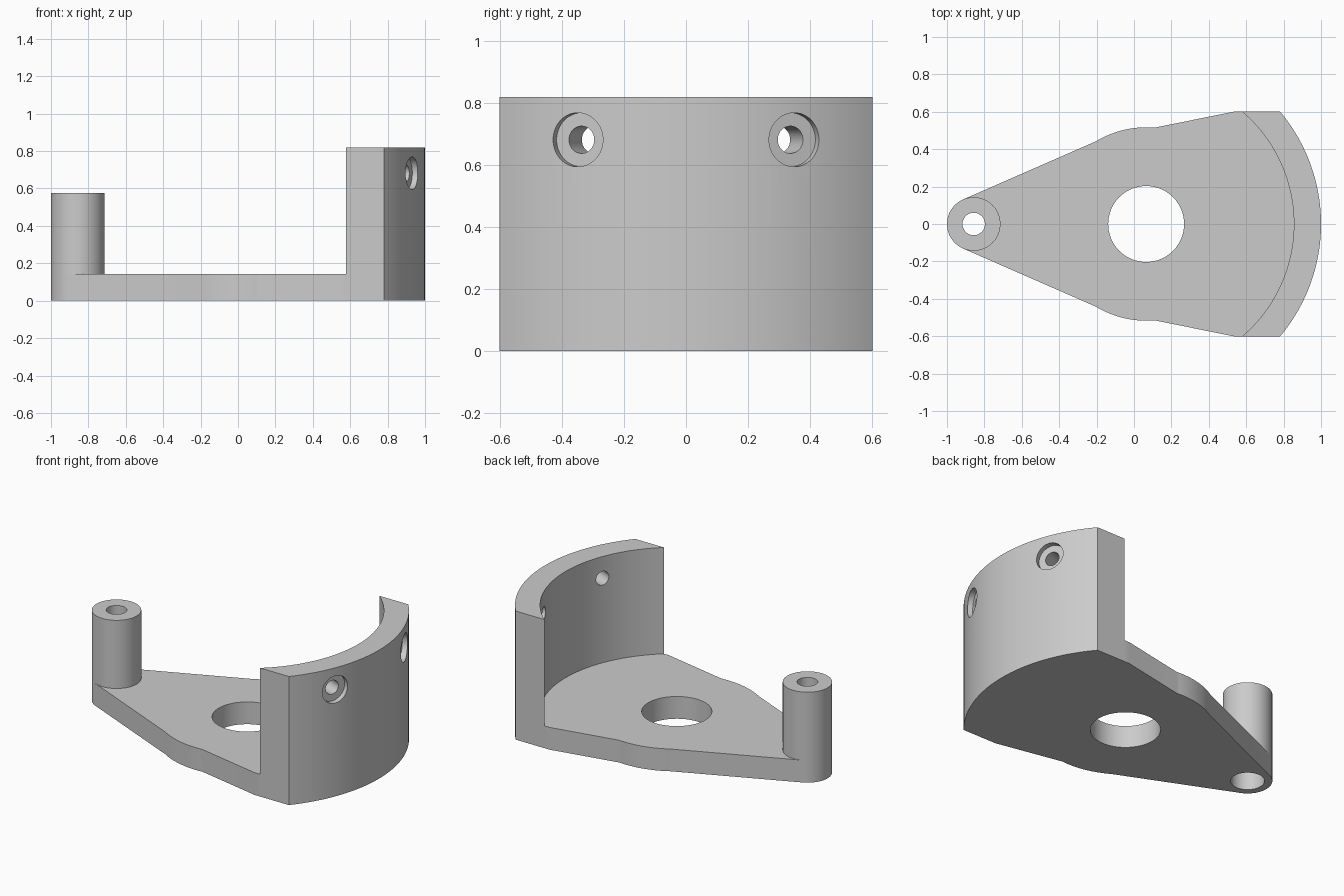
import bpy, bmesh
from math import sin, cos, asin, atan2, acos, radians, pi, hypot
from mathutils import Matrix, Vector

if "Cube" in bpy.data.objects:
    bpy.data.objects.remove(bpy.data.objects["Cube"], do_unlink=True)

CX = 0.065                       # centre of the arcs and the large hole
R_OUT, R_IN, HALF = 0.935, 0.79, 0.602
POST_X, POST_R = -0.857, 0.143
PLATE_H, WALL_H, POST_H = 0.142, 0.82, 0.577

grey = bpy.data.materials.new("plain_grey")
grey.use_nodes = True
grey.diffuse_color = (0.6, 0.6, 0.6, 1)
grey.node_tree.nodes["Principled BSDF"].inputs["Base Color"].default_value = (0.6, 0.6, 0.6, 1)


def make_object(name, bm):
    bmesh.ops.recalc_face_normals(bm, faces=bm.faces)
    mesh = bpy.data.meshes.new(name)
    bm.to_mesh(mesh)
    bm.free()
    mesh.materials.append(grey)
    ob = bpy.data.objects.new(name, mesh)
    bpy.context.collection.objects.link(ob)
    return ob


def arc(radius, start, end, steps):
    return [(CX + radius * cos(start + (end - start) * i / steps),
             radius * sin(start + (end - start) * i / steps)) for i in range(steps + 1)]


def prism(name, outline, height):
    bm = bmesh.new()
    face = bm.faces.new([bm.verts.new((x, y, 0)) for x, y in outline])
    top = bmesh.ops.extrude_face_region(bm, geom=[face])["geom"]
    bmesh.ops.translate(bm, vec=(0, 0, height),
                        verts=[v for v in top if isinstance(v, bmesh.types.BMVert)])
    return make_object(name, bm)


def cylinder(name, radius, start, end, sides=64):
    start, end = Vector(start), Vector(end)
    axis = end - start
    bm = bmesh.new()
    turn = axis.to_track_quat('Z', 'Y').to_matrix().to_4x4()
    bmesh.ops.create_cone(bm, cap_ends=True, segments=sides, radius1=radius, radius2=radius,
                          depth=axis.length, matrix=Matrix.Translation((start + end) / 2) @ turn)
    return make_object(name, bm)


def combine(target, other, operation):
    mod = target.modifiers.new(operation.lower(), 'BOOLEAN')
    mod.operation, mod.solver, mod.object = operation, 'EXACT', other
    bpy.context.view_layer.objects.active = target
    bpy.ops.object.modifier_apply(modifier=mod.name)
    bpy.data.objects.remove(other, do_unlink=True)


# Base plate: half outline from the wall to the post, then mirrored
tangent = radians(113)
tip = (POST_X + POST_R * cos(tangent), POST_R * sin(tangent))
inner_x = CX + (R_IN ** 2 - HALF ** 2) ** 0.5
half = [(CX + 0.84, 0.05), (CX + 0.77, 0.36), (inner_x + 0.06, HALF - 0.02),
        (inner_x, HALF), (0.54, HALF)]
half += arc(0.517, radians(85), radians(121), 16) + [tip]
bracket = prism("bracket", half + [(x, -y) for x, y in reversed(half)], PLATE_H)

# Curved upright wall
a_out, a_in = asin(HALF / R_OUT), asin(HALF / R_IN)
wall = prism("curved_wall", arc(R_OUT, -a_out, a_out, 48) + arc(R_IN, a_in, -a_in, 48), WALL_H)
combine(bracket, wall, 'UNION')

# Round post
combine(bracket, cylinder("post", POST_R, (POST_X, 0, 0), (POST_X, 0, POST_H)), 'UNION')

# Large hole, and the post's bore with its wide recess below
cuts = [(0.203, (CX, 0, -0.1), (CX, 0, 0.4)),
        (0.06, (POST_X, 0, -0.1), (POST_X, 0, 0.8)),
        (0.098, (POST_X, 0, -0.1), (POST_X, 0, 0.43))]

# Radial screw holes in the wall with shallow recesses outside
for side in (-1, 1):
    a = radians(22) * side
    point = lambda r: (CX + r * cos(a), r * sin(a), 0.682)
    cuts += [(0.044, point(0.6), point(1.1)), (0.087, point(0.9), point(1.1))]

for radius, start, end in cuts:
    combine(bracket, cylinder("hole_cutter", radius, start, end), 'DIFFERENCE')

bpy.ops.object.select_all(action='DESELECT')
bracket.select_set(True)
bpy.context.view_layer.objects.active = bracket
bpy.ops.object.shade_smooth_by_angle(angle=radians(25))
